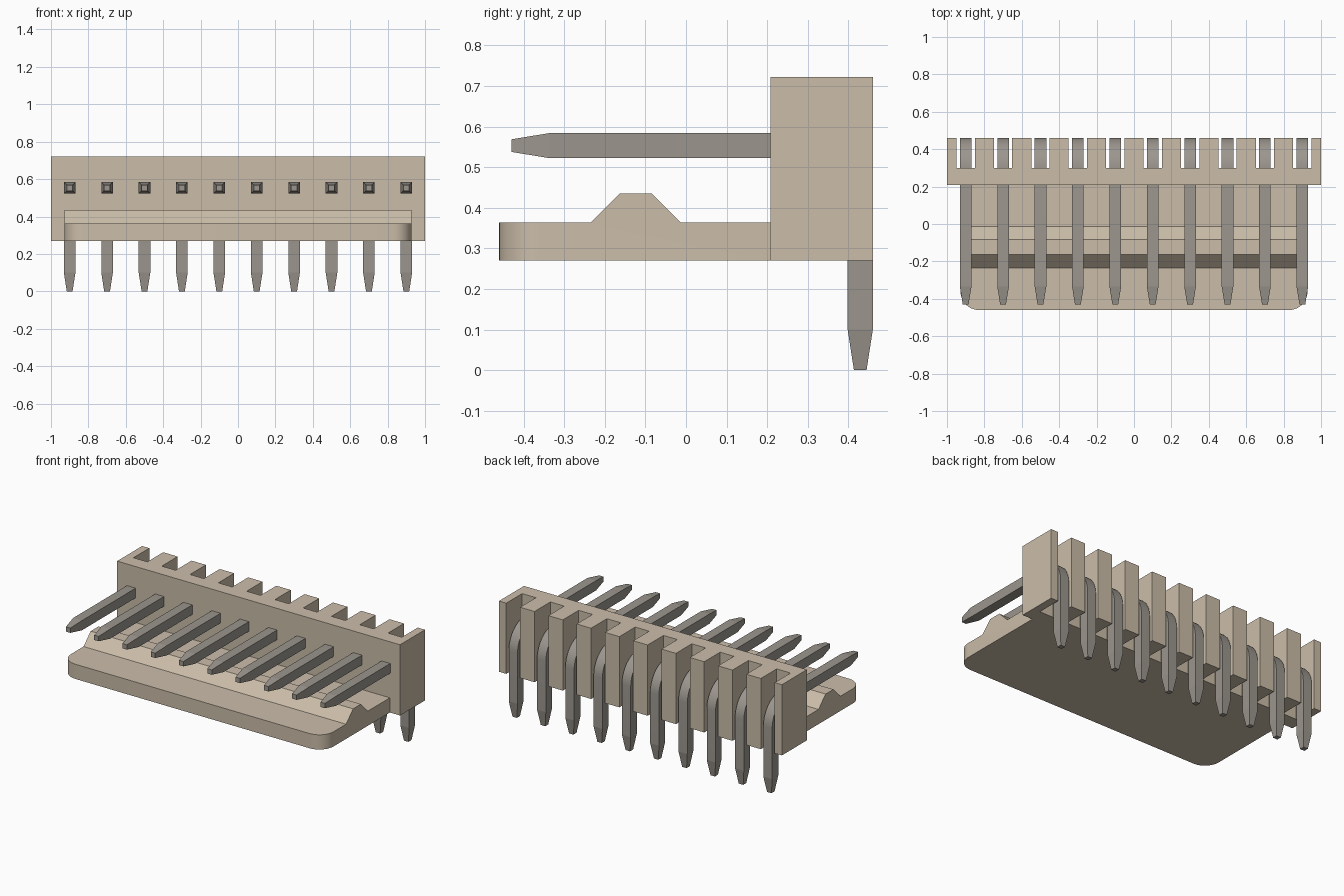
import bpy, bmesh, math
from mathutils import Vector

cube = bpy.data.objects.get("Cube")
if cube:
    bpy.data.objects.remove(cube, do_unlink=True)


def material(name, rgb):
    m = bpy.data.materials.new(name)
    m.use_nodes = True
    m.diffuse_color = (*rgb, 1)
    m.node_tree.nodes["Principled BSDF"].inputs["Base Color"].default_value = (*rgb, 1)
    return m


beige = material("beige plastic", (0.60, 0.51, 0.40))
grey = material("grey metal", (0.33, 0.305, 0.27))


def finish(name, bm, mat):
    bmesh.ops.recalc_face_normals(bm, faces=bm.faces)
    mesh = bpy.data.meshes.new(name)
    bm.to_mesh(mesh)
    bm.free()
    mesh.materials.append(mat)
    ob = bpy.data.objects.new(name, mesh)
    bpy.context.collection.objects.link(ob)
    bpy.ops.object.select_all(action='DESELECT')
    ob.select_set(True)
    bpy.context.view_layer.objects.active = ob
    bpy.ops.object.shade_smooth_by_angle(angle=math.radians(30))
    return ob


def prism(points, direction):
    bm = bmesh.new()
    face = bm.faces.new([bm.verts.new(p) for p in points])
    ext = bmesh.ops.extrude_face_region(bm, geom=[face])
    verts = [g for g in ext["geom"] if isinstance(g, bmesh.types.BMVert)]
    bmesh.ops.translate(bm, verts=verts, vec=direction)
    return bm


pin_xs = [-0.9 + 0.2 * i for i in range(10)]
bottom, top = 0.27, 0.722
wall_y, slot_y, back_y = 0.208, 0.30, 0.46

# Upright housing: a comb outline with one open slot per pin
outline = [(1, back_y), (1, wall_y), (-1, wall_y), (-1, back_y)]
for x in pin_xs:
    a, b = x - 0.049, x + 0.049
    outline += [(a, back_y), (a, slot_y), (b, slot_y), (b, back_y)]
finish("housing", prism([(x, y, bottom) for x, y in outline],
                        Vector((0, 0, top - bottom))), beige)

# Base plate with locking ridge, front corners rounded
half = 0.928
side = [(-0.46, bottom), (wall_y, bottom), (wall_y, 0.364), (-0.013, 0.364),
        (-0.084, 0.435), (-0.163, 0.435), (-0.234, 0.364), (-0.46, 0.364)]
bm = prism([(-half, y, z) for y, z in side], Vector((2 * half, 0, 0)))
corners = [e for e in bm.edges
           if all(v.co.y < -0.45 for v in e.verts)
           and abs(e.verts[0].co.x - e.verts[1].co.x) < 0.001]
bmesh.ops.bevel(bm, geom=corners, offset=0.1, segments=10,
                profile=0.5, affect='EDGES')
finish("base_plate", bm, beige)

# Bent square pin: sections are (y, z, turn angle, scale)
r, size, pin_z, pin_y = 0.13, 0.031, 0.553, 0.429
cy, cz = pin_y - r, pin_z - r
sections = [(-0.43, pin_z, 0, 0.5), (-0.335, pin_z, 0, 1)]
steps = 10
for i in range(steps + 1):
    t = math.pi / 2 * i / steps
    sections.append((cy + r * math.sin(t), cz + r * math.cos(t), t, 1))
sections += [(pin_y, 0.1, math.pi / 2, 1), (pin_y, 0, math.pi / 2, 0.5)]

for n, x in enumerate(pin_xs, 1):
    bm = bmesh.new()
    rings = []
    for y, z, t, s in sections:
        h = size * s
        rings.append([bm.verts.new((x + u * h, y + w * h * math.sin(t),
                                    z + w * h * math.cos(t)))
                      for u, w in ((-1, -1), (1, -1), (1, 1), (-1, 1))])
    for p, q in zip(rings, rings[1:]):
        for k in range(4):
            j = (k + 1) % 4
            bm.faces.new((p[k], p[j], q[j], q[k]))
    bm.faces.new(rings[0])
    bm.faces.new(rings[-1])
    pin = finish(f"pin_{n}", bm, grey)
    # Keep the tapered tips crisp
    for poly in pin.data.polygons:
        if poly.center.y < -0.3 or poly.center.z < 0.1:
            poly.use_smooth = False
